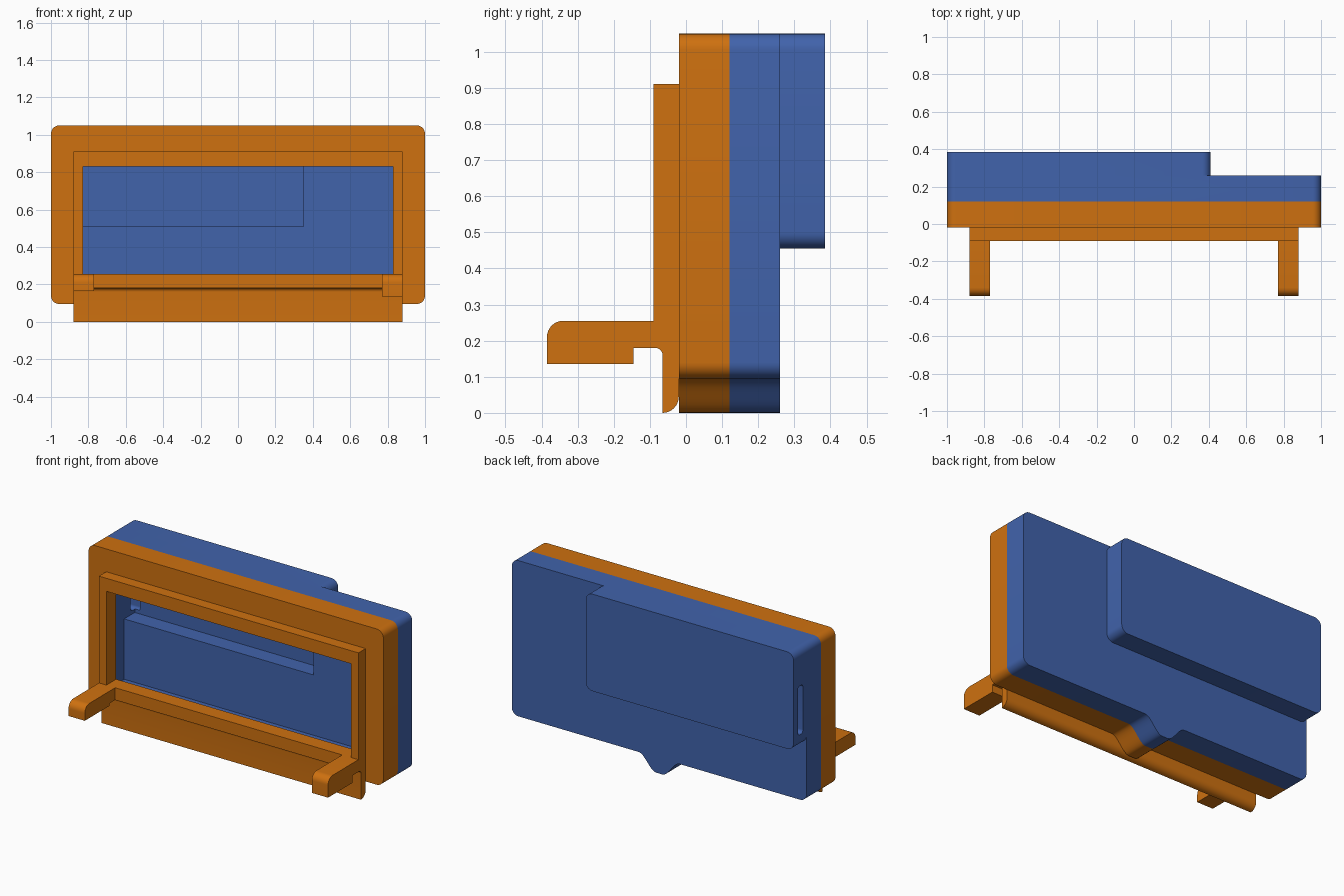
import bpy, bmesh, math

if "Cube" in bpy.data.objects:
    bpy.data.objects.remove(bpy.data.objects["Cube"])


def material(name, colour):
    m = bpy.data.materials.new(name)
    m.diffuse_color = (*colour, 1)
    m.use_nodes = True
    m.node_tree.nodes["Principled BSDF"].inputs["Base Color"].default_value = m.diffuse_color
    return m


ORANGE = material("orange plastic", (0.62, 0.165, 0.005))
BLUE = material("blue plastic", (0.053, 0.125, 0.41))


def arc(cx, cy, r, a0, a1, n=8):
    return [(cx + r * math.cos(math.radians(a0 + (a1 - a0) * i / n)),
             cy + r * math.sin(math.radians(a0 + (a1 - a0) * i / n))) for i in range(n + 1)]


def rounded(x0, x1, z0, z1, r):
    """Counter-clockwise rounded rectangle; r = 0 gives plain corners."""
    if r == 0:
        return [(x0, z0), (x1, z0), (x1, z1), (x0, z1)]
    return (arc(x0 + r, z0 + r, r, 180, 270) + arc(x1 - r, z0 + r, r, 270, 360)
            + arc(x1 - r, z1 - r, r, 0, 90) + arc(x0 + r, z1 - r, r, 90, 180))


def prism(name, outline, lo, hi, mat, axis="y"):
    """Extrude an outline: (x, z) points along y, or (y, z) points along x."""
    bm = bmesh.new()
    place = (lambda p, t: (p[0], t, p[1])) if axis == "y" else (lambda p, t: (t, p[0], p[1]))
    a = [bm.verts.new(place(p, lo)) for p in outline]
    b = [bm.verts.new(place(p, hi)) for p in outline]
    bm.faces.new(a)
    bm.faces.new(b[::-1])
    for i in range(len(a)):
        j = (i + 1) % len(a)
        bm.faces.new((a[i], b[i], b[j], a[j]))
    bmesh.ops.recalc_face_normals(bm, faces=bm.faces)
    mesh = bpy.data.meshes.new(name)
    bm.to_mesh(mesh)
    bm.free()
    mesh.materials.append(mat)
    ob = bpy.data.objects.new(name, mesh)
    bpy.context.collection.objects.link(ob)
    return ob


def combine(ob, other, operation):
    mod = ob.modifiers.new("combine", "BOOLEAN")
    mod.operation = operation
    mod.solver = "EXACT"
    mod.object = other
    bpy.context.view_layer.objects.active = ob
    bpy.ops.object.modifier_apply(modifier=mod.name)
    bpy.data.objects.remove(other)


def cut(ob, outline, lo, hi, axis="y"):
    combine(ob, prism("cutter", outline, lo, hi, ob.data.materials[0], axis), "DIFFERENCE")


# Case outline with a smooth tab in the middle of the bottom edge
R, BASE, TOP = 0.045, 0.095, 1.05
tab = []
for i in range(13):
    t = i / 12
    tab.append((-0.14 + 0.12 * t, BASE * (0.5 + 0.5 * math.cos(math.pi * t))))
tab += [(-x, z) for x, z in reversed(tab)]
case = rounded(-1, 1, BASE, TOP, R)
case = case[:9] + tab + case[9:]

cavity = rounded(-0.935, 0.935, 0.14, 0.99, 0)
window = rounded(-0.83, 0.83, 0.255, 0.83, 0)

# Front half of the case, hollow, with the window opening
front = prism("front_case", case, -0.02, 0.12, ORANGE)
cut(front, cavity, 0.005, 0.2)
cut(front, window, -0.1, 0.1)

# Back half with the raised compartment, hollowed, and a side slot
back = prism("back_case", case, 0.12, 0.26, BLUE)
combine(back, prism("compartment", rounded(-1, 0.41, 0.455, TOP, R), 0.2, 0.385, BLUE), "UNION")
cut(back, cavity, 0.05, 0.232)
cut(back, rounded(-0.935, 0.35, 0.51, 0.99, 0), 0.18, 0.335)
cut(back, rounded(0.295, 0.345, 0.53, 0.83, 0.02), -1.1, -0.9, "x")

# Raised frame around the window
frame = prism("window_frame", rounded(-0.88, 0.88, 0.18, 0.91, 0), -0.09, -0.02, ORANGE)
cut(frame, window, -0.2, 0.1)

# Lower plate with rounded back foot and a fillet under the frame
plate = prism("lower_plate", [(-0.065, 0)] + arc(-0.065, 0.045, 0.045, -90, 0)
              + [(-0.02, 0.18), (-0.09, 0.18)] + arc(-0.085, 0.16, 0.02, 90, 0),
              -0.88, 0.88, ORANGE, "x")

# Two forward arms; the left one is slightly shallower
arms = []
for name, x0, bottom in (("left_arm", -0.88, 0.165), ("right_arm", 0.77, 0.135)):
    outline = ([(-0.09, 0.18), (-0.09, 0.255)] + arc(-0.34, 0.21, 0.045, 90, 180)
               + [(-0.385, bottom), (-0.145, bottom), (-0.145, 0.18)])
    arms.append(prism(name, outline, x0, x0 + 0.11, ORANGE, "x"))

# Smooth the rounded corners, keep the hard edges
bpy.ops.object.select_all(action="DESELECT")
for ob in [front, back, frame, plate] + arms:
    ob.select_set(True)
bpy.context.view_layer.objects.active = front
bpy.ops.object.shade_smooth_by_angle(angle=math.radians(30))
